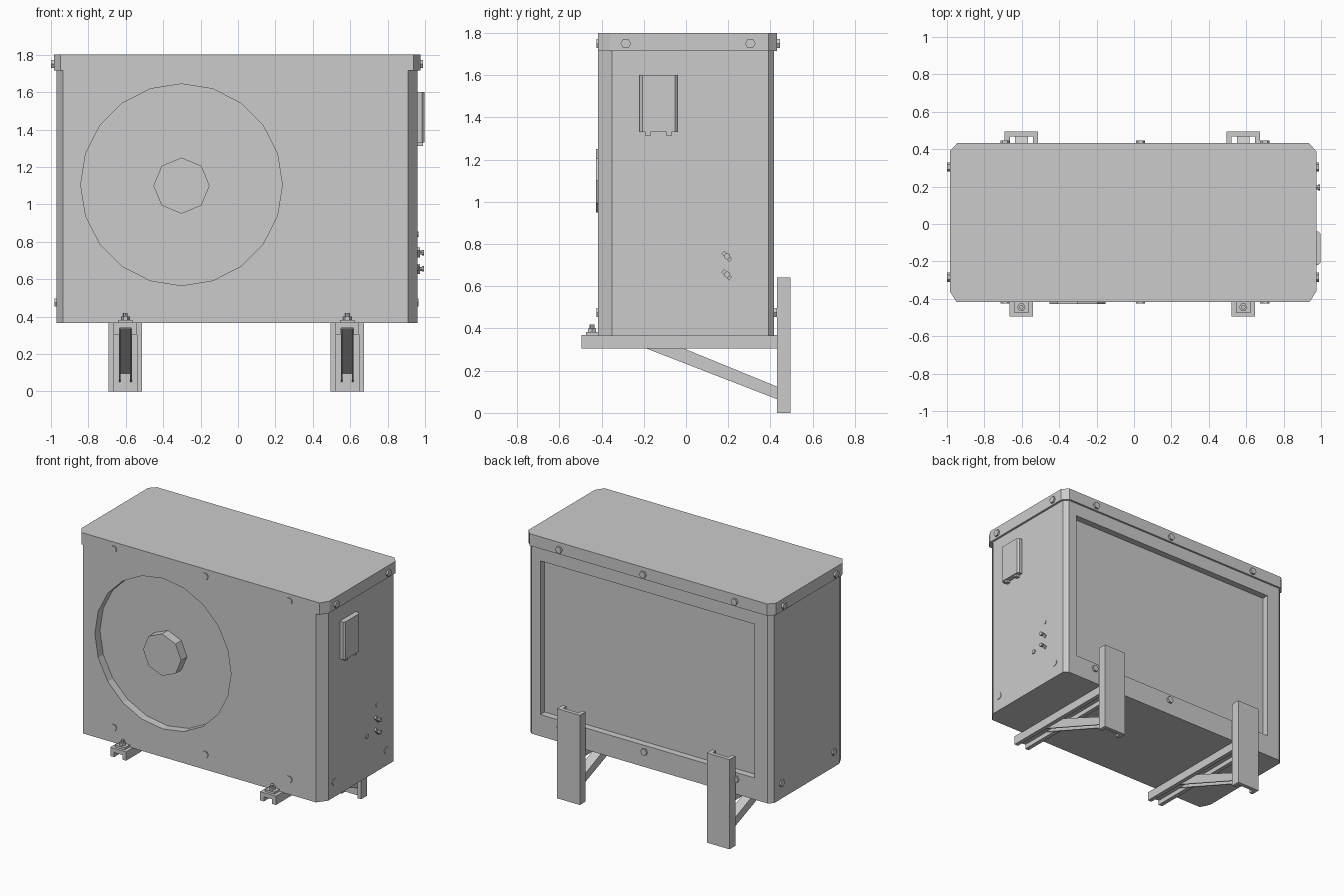
import bpy, bmesh
from math import cos, sin, pi

if "Cube" in bpy.data.objects:
    bpy.data.objects.remove(bpy.data.objects["Cube"])


def extrude(name, pts, axis, a, b):
    """Extrude a 2D outline along an axis from a to b."""
    place = {'x': lambda u, v, w: (w, u, v),
             'y': lambda u, v, w: (u, w, v),
             'z': lambda u, v, w: (u, v, w)}[axis]
    bm = bmesh.new()
    lo = [bm.verts.new(place(u, v, a)) for u, v in pts]
    hi = [bm.verts.new(place(u, v, b)) for u, v in pts]
    bm.faces.new(lo)
    bm.faces.new(hi[::-1])
    n = len(pts)
    for i in range(n):
        j = (i + 1) % n
        bm.faces.new((lo[i], hi[i], hi[j], lo[j]))
    bmesh.ops.recalc_face_normals(bm, faces=bm.faces)
    me = bpy.data.meshes.new(name)
    bm.to_mesh(me)
    bm.free()
    ob = bpy.data.objects.new(name, me)
    bpy.context.collection.objects.link(ob)
    return ob


def ngon(u, v, r, n):
    return [(u + r * cos(2 * pi * i / n), v + r * sin(2 * pi * i / n)) for i in range(n)]


def rect(u0, u1, v0, v1):
    return [(u0, v0), (u1, v0), (u1, v1), (u0, v1)]


def channel(c, w, v_open, v_web, t):
    """U outline centred on c, open at v_open, closed at v_web."""
    s = t if v_web > v_open else -t
    return [(c - w, v_open), (c - w, v_web), (c + w, v_web), (c + w, v_open),
            (c + w - t, v_open), (c + w - t, v_web - s),
            (c - w + t, v_web - s), (c - w + t, v_open)]


def cut(ob, cutter):
    m = ob.modifiers.new("cut", 'BOOLEAN')
    m.object = cutter
    m.operation = 'DIFFERENCE'
    m.solver = 'EXACT'
    cutter.hide_render = True
    cutter.hide_viewport = True
    cutter.display_type = 'WIRE'


# Casing with chamfered corners, fan opening and rear coil recess
body = extrude("casing", [(-.935, -.418), (.91, -.418), (.96, -.35), (.96, .39),
                          (.93, .418), (-.94, .418), (-.97, .39), (-.97, -.35)],
               'z', .365, 1.72)
cut(body, extrude("fan_cutter", ngon(-.302, 1.105, .539, 20), 'y', -.5, -.36))
cut(body, extrude("coil_cutter", rect(-.835, .86, .52, 1.62), 'y', .37, .5))
extrude("fan_hub", ngon(-.302, 1.1, .15, 8), 'y', -.427, -.35)

# Lid, flush at the front and overhanging elsewhere
extrude("lid", [(-.948, -.418), (.938, -.418), (.975, -.36), (.975, .39), (.935, .432),
                (-.945, .432), (-.985, .39), (-.985, -.36)], 'z', 1.715, 1.8)

# Hex screws on all four sides
for z, left, right, back in ((1.75, -.999, .988, .446), (.475, -.98, .964, .432)):
    for x in (-.69, .035, .7):
        extrude("front_screw", ngon(x, z, .025, 6), 'y', -.425, -.40)
        extrude("back_screw", ngon(x, z, .025, 6), 'y', .41, back)
    for y in (-.285, .305):
        extrude("left_screw", ngon(y, z, .025, 6), 'x', left, -.96)
        extrude("right_screw", ngon(y, z, .025, 6), 'x', .95, right)

# Side terminal cover with sloped sides and cable tabs
extrude("terminal_cover", [(.955, -.22), (.985, -.22), (.997, -.207), (.997, -.053),
                           (.985, -.04), (.955, -.04)], 'z', 1.33, 1.6)
for y in (-.18, -.08):
    extrude("cable_tab", rect(y - .012, y + .012, 1.313, 1.34), 'x', .955, .99)

# Service valves: slanted flange, stem and cap
for z in (.742, .655):
    extrude("valve_flange", [(.168, z + .012), (.182, z + .027), (.218, z - .012),
                             (.205, z - .027)], 'x', .95, .972)
    extrude("valve_stem", ngon(.195, z, .01, 8), 'x', .95, .987)
    extrude("valve_cap", ngon(.195, z, .015, 8), 'x', .985, .995)
extrude("side_port", ngon(.085, .66, .016, 8), 'x', .95, .966)
extrude("upper_port", ngon(.2, .84, .014, 8), 'x', .95, .965)

# Wall brackets: post, arm, diagonal brace and foot bolt
for x in (-.602, .584):
    extrude("bracket_post", channel(x, .09, .43, .495, .028), 'z', 0, .642)
    extrude("bracket_arm", channel(x, .0625, .305, .368, .03), 'y', -.495, .432)
    side = [(-.265, .335), (-.083, .335), (.467, .11), (.467, .051)]
    for s in (-1, 1):
        extrude("brace_flange", side, 'x', x + s * .025, x + s * .034)
    extrude("brace_web", [(-.115, .335), (-.083, .335), (.467, .11), (.467, .097)],
            'x', x - .026, x + .026)
    extrude("mount_foot", rect(x - .038, x + .038, -.475, -.41), 'z', .366, .383)
    extrude("foot_nut", ngon(x, -.445, .022, 6), 'z', .38, .4)
    extrude("foot_bolt", ngon(x, -.445, .012, 8), 'z', .39, .418)
